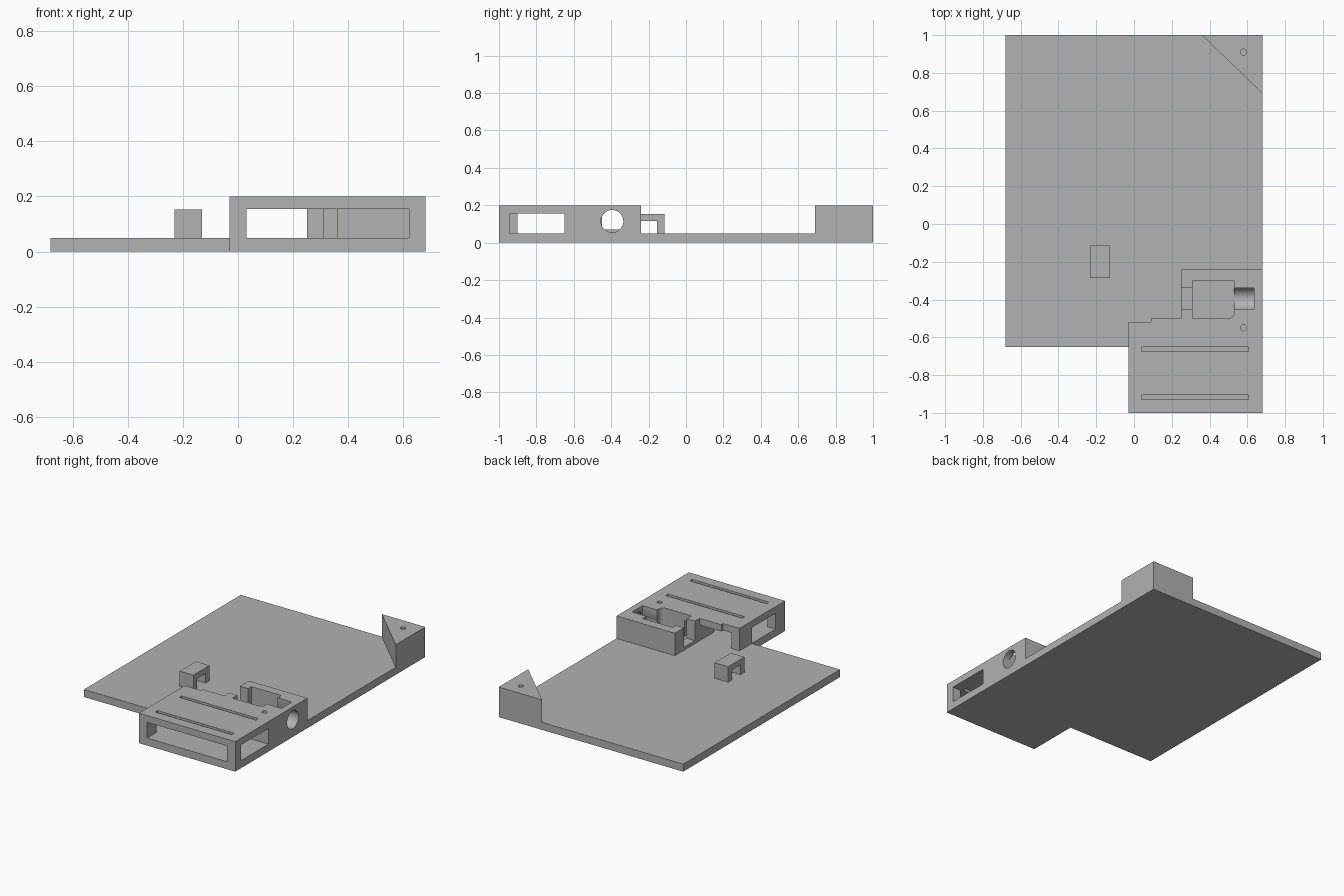
import bpy, bmesh, math
from mathutils import Matrix

cube = bpy.data.objects.get("Cube")
if cube:
    bpy.data.objects.remove(cube, do_unlink=True)

grey = bpy.data.materials.new("plain grey")
grey.use_nodes = True
grey.diffuse_color = (0.445, 0.445, 0.445, 1)
grey.node_tree.nodes["Principled BSDF"].inputs["Base Color"].default_value = grey.diffuse_color


def prism(name, outline, z0, z1, matrix=None):
    """Extrude a flat outline from z0 to z1, then optionally turn it."""
    bm = bmesh.new()
    face = bm.faces.new([bm.verts.new((x, y, z0)) for x, y in outline])
    top = bmesh.ops.extrude_face_region(bm, geom=[face])["geom"]
    bmesh.ops.translate(bm, vec=(0, 0, z1 - z0),
                        verts=[v for v in top if isinstance(v, bmesh.types.BMVert)])
    bmesh.ops.recalc_face_normals(bm, faces=bm.faces)
    if matrix:
        bm.transform(matrix)
    mesh = bpy.data.meshes.new(name)
    bm.to_mesh(mesh)
    bm.free()
    mesh.materials.append(grey)
    obj = bpy.data.objects.new(name, mesh)
    bpy.context.scene.collection.objects.link(obj)
    return obj


def box(x0, x1, y0, y1, z0, z1):
    return prism("cutter", [(x0, y0), (x1, y0), (x1, y1), (x0, y1)], z0, z1)


def circle(cx, cy, r, n):
    return [(cx + r * math.cos(2 * math.pi * i / n), cy + r * math.sin(2 * math.pi * i / n))
            for i in range(n)]


def cut(obj, cutters):
    """Subtract each cutter in turn and discard it."""
    for c in cutters:
        mod = obj.modifiers.new("cut", "BOOLEAN")
        mod.operation = "DIFFERENCE"
        mod.solver = "EXACT"
        mod.object = c
        deps = bpy.context.evaluated_depsgraph_get()
        mesh = bpy.data.meshes.new_from_object(obj.evaluated_get(deps))
        obj.modifiers.clear()
        obj.data = mesh
        bpy.data.objects.remove(c, do_unlink=True)


W, FLOOR, TOP, OVER = 0.68, 0.05, 0.2, 0.25
# stepped edge shared by the plate and the housing
step = [(-0.03, -0.52), (0.09, -0.52), (0.09, -0.5), (0.25, -0.5), (0.25, -0.24), (W, -0.24)]

# base plate
prism("base_plate", [(-W, -0.65), (-0.03, -0.65)] + step + [(W, 0.69), (0.36, 1), (-W, 1)], 0, FLOOR)

# corner block with a blind screw hole
corner = prism("corner_block", [(0.36, 1), (W, 0.69), (W, 1)], 0, TOP)
cut(corner, [prism("cutter", circle(0.58, 0.91, 0.016, 24), 0.08, OVER)])

# small bridge on the plate, profile in y and z, extruded along x
along_x = Matrix(((0, 0, 1, 0), (1, 0, 0, 0), (0, 1, 0, 0), (0, 0, 0, 1)))
arch = [(-0.285, FLOOR), (-0.245, FLOOR), (-0.245, 0.115), (-0.155, 0.115),
        (-0.155, FLOOR), (-0.115, FLOOR), (-0.115, 0.153), (-0.285, 0.153)]
prism("cable_bridge", arch, -0.23, -0.13, along_x)

# housing
housing = prism("housing", [(-0.03, -1), (W, -1)] + step[::-1], 0, TOP)
CEIL = 0.155
corner_arc = [(0.5 + 0.03 * math.sin(a), -0.47 - 0.03 * math.cos(a))
              for a in [math.radians(15 * i) for i in range(7)]]
pocket = [(0.31, -0.5)] + corner_arc + [(0.53, -0.3), (0.31, -0.3)]
cut(housing, [
    # bay open to the front and back
    box(0.03, 0.62, -1.1, -0.65, FLOOR, CEIL),
    box(0.03, 0.25, -0.7, -0.4, FLOOR, CEIL),
    # side windows
    box(0.6, 0.8, -0.94, -0.65, FLOOR, CEIL),
    box(-0.1, 0.05, -0.9, -0.65, FLOOR, CEIL),
    # long slots in the roof
    box(0.04, 0.605, -0.93, -0.905, 0.1, OVER),
    box(0.04, 0.605, -0.675, -0.65, 0.1, OVER),
    # open pocket with its side notch and channel to the bay
    prism("cutter", pocket, FLOOR, OVER),
    box(0.2, 0.32, -0.45, -0.335, 0.07, OVER),
    box(0.31, 0.36, -0.66, -0.49, FLOOR, CEIL),
    # round port and the open slot above it
    prism("cutter", circle(-0.395, 0.115, 0.06, 48), 0.52, 0.75, along_x),
    box(0.52, 0.635, -0.45, -0.34, 0.115, OVER),
    # screw hole
    prism("cutter", circle(0.58, -0.55, 0.016, 24), 0.08, OVER),
])

# smooth the round walls, keep hard edges
for obj in (housing, corner):
    bpy.ops.object.select_all(action="DESELECT")
    obj.select_set(True)
    bpy.context.view_layer.objects.active = obj
    bpy.ops.object.shade_smooth_by_angle(angle=math.radians(30))
